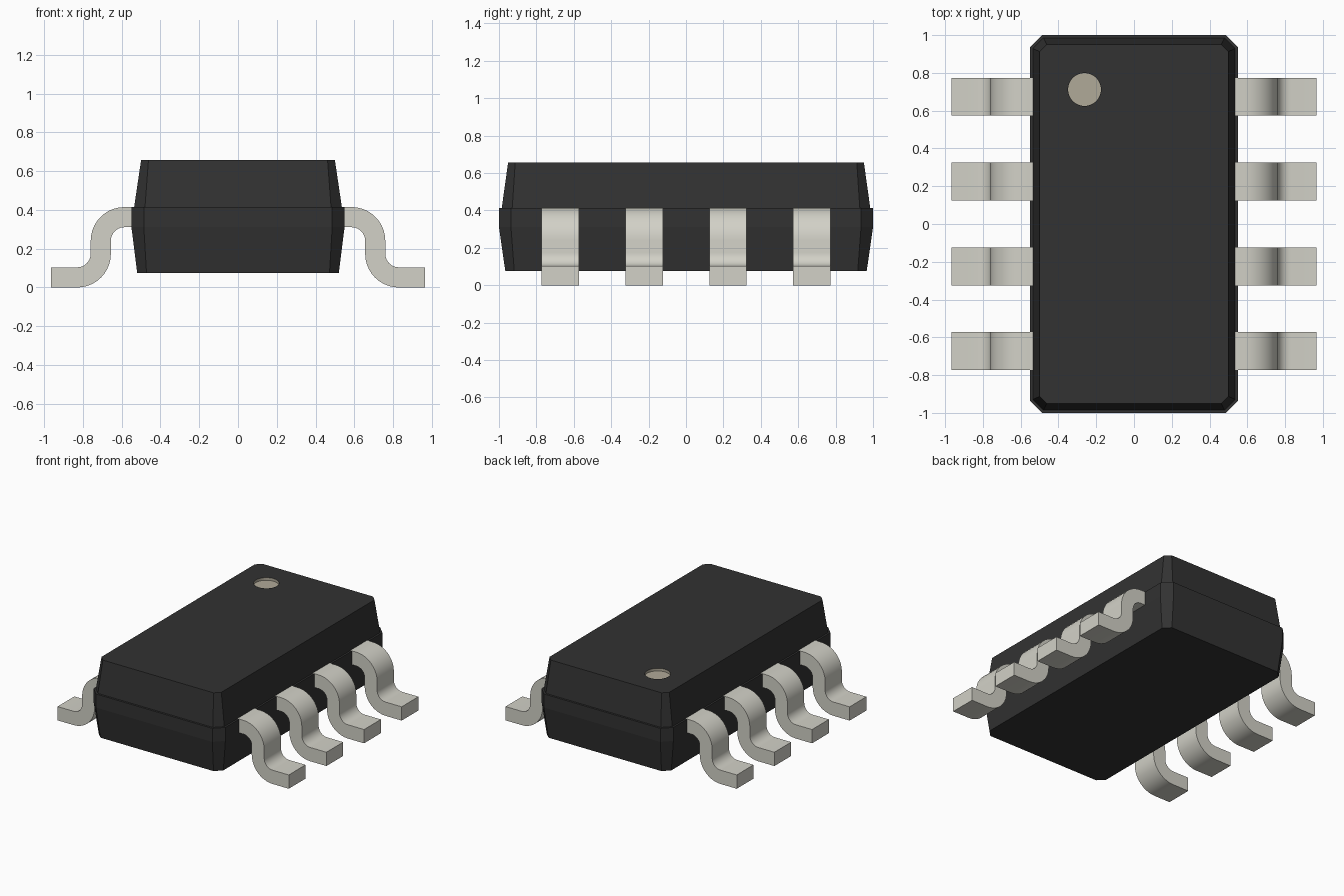
import bpy, bmesh, math

if "Cube" in bpy.data.objects:
    bpy.data.objects.remove(bpy.data.objects["Cube"])


def material(name, rgb):
    m = bpy.data.materials.new(name)
    m.diffuse_color = (*rgb, 1)
    m.use_nodes = True
    m.node_tree.nodes["Principled BSDF"].inputs["Base Color"].default_value = m.diffuse_color
    return m


BLACK = material("black_resin", (0.032, 0.032, 0.032))
METAL = material("tinned_metal", (0.645, 0.638, 0.572))
TAN = material("tan_mark", (0.435, 0.398, 0.316))


def finish(name, bm, mat):
    bmesh.ops.recalc_face_normals(bm, faces=bm.faces[:])
    me = bpy.data.meshes.new(name)
    bm.to_mesh(me)
    bm.free()
    me.materials.append(mat)
    ob = bpy.data.objects.new(name, me)
    bpy.context.collection.objects.link(ob)
    return ob


def octagon(hx, hy, c):
    """Rectangle outline with chamfered corners."""
    return [(hx, c - hy), (hx, hy - c), (hx - c, hy), (c - hx, hy),
            (-hx, hy - c), (-hx, c - hy), (c - hx, -hy), (hx - c, -hy)]


# Body: stacked chamfered outlines with a narrow ledge at the parting line
sections = [(0.075, 0.52, 0.966, 0.048), (0.312, 0.55, 1.0, 0.064),
            (0.414, 0.55, 1.0, 0.064), (0.414, 0.536, 0.985, 0.056),
            (0.657, 0.50, 0.951, 0.038)]
bm = bmesh.new()
rings = [[bm.verts.new((x, y, z)) for x, y in octagon(hx, hy, c)]
         for z, hx, hy, c in sections]
for a, b in zip(rings, rings[1:]):
    for i in range(8):
        j = (i + 1) % 8
        bm.faces.new((a[i], a[j], b[j], b[i]))
bm.faces.new(rings[0][::-1])
bm.faces.new(rings[-1])
body = finish("body", bm, BLACK)
body.data.materials.append(TAN)

# Pin one mark: shallow round recess cut in the top
MX, MY, MR = -0.262, 0.712, 0.087
bpy.ops.mesh.primitive_cylinder_add(vertices=40, radius=MR, depth=0.2,
                                    location=(MX, MY, 0.737))
cutter = bpy.context.object
cutter.name = "mark_cutter"
cutter.hide_render = True
mod = body.modifiers.new("mark_recess", "BOOLEAN")
mod.operation = "DIFFERENCE"
mod.solver = "EXACT"
mod.object = cutter
bpy.context.view_layer.objects.active = body
bpy.ops.object.modifier_apply(modifier=mod.name)
bpy.data.objects.remove(cutter)
for p in body.data.polygons:
    inside = all(math.hypot(body.data.vertices[v].co.x - MX,
                            body.data.vertices[v].co.y - MY) < MR + 0.002
                 for v in p.vertices)
    p.material_index = 1 if inside else 0


# Leads: gull-wing strip, thickness 0.104, swept through two quarter bends
def arc(cx, cz, r, a0, a1, n=10):
    return [(cx + r * math.cos(math.radians(a0 + (a1 - a0) * i / n)),
             cz + r * math.sin(math.radians(a0 + (a1 - a0) * i / n)))
            for i in range(n + 1)]


T, RI, TOP, WALL = 0.104, 0.07, 0.415, 0.76
RO = RI + T
upper = [(0.535, TOP)] + arc(WALL - RO, TOP - RO, RO, 90, 0) \
    + arc(WALL + RI, RO, RI, 180, 270) + [(0.965, T)]
lower = [(0.535, TOP - T)] + arc(WALL - RO, TOP - RO, RI, 90, 0) \
    + arc(WALL + RI, RO, RO, 180, 270) + [(0.965, 0)]


def lead(name, side, y):
    bm = bmesh.new()
    rows = []
    for (ux, uz), (lx, lz) in zip(upper, lower):
        rows.append([bm.verts.new((side * x, y + dy, z)) for x, z, dy in
                     ((ux, uz, -0.1), (ux, uz, 0.1), (lx, lz, 0.1), (lx, lz, -0.1))])
    for a, b in zip(rows, rows[1:]):
        for i in range(4):
            j = (i + 1) % 4
            bm.faces.new((a[i], a[j], b[j], b[i]))
    bm.faces.new(rows[0])
    bm.faces.new(rows[-1])
    ob = finish(name, bm, METAL)
    bpy.ops.object.select_all(action="DESELECT")
    ob.select_set(True)
    bpy.context.view_layer.objects.active = ob
    bpy.ops.object.shade_smooth_by_angle(angle=math.radians(30))


for side, label in ((-1, "left"), (1, "right")):
    for k in range(4):
        lead(f"{label}_lead_{k + 1}", side, -0.673 + k * 0.4487)
